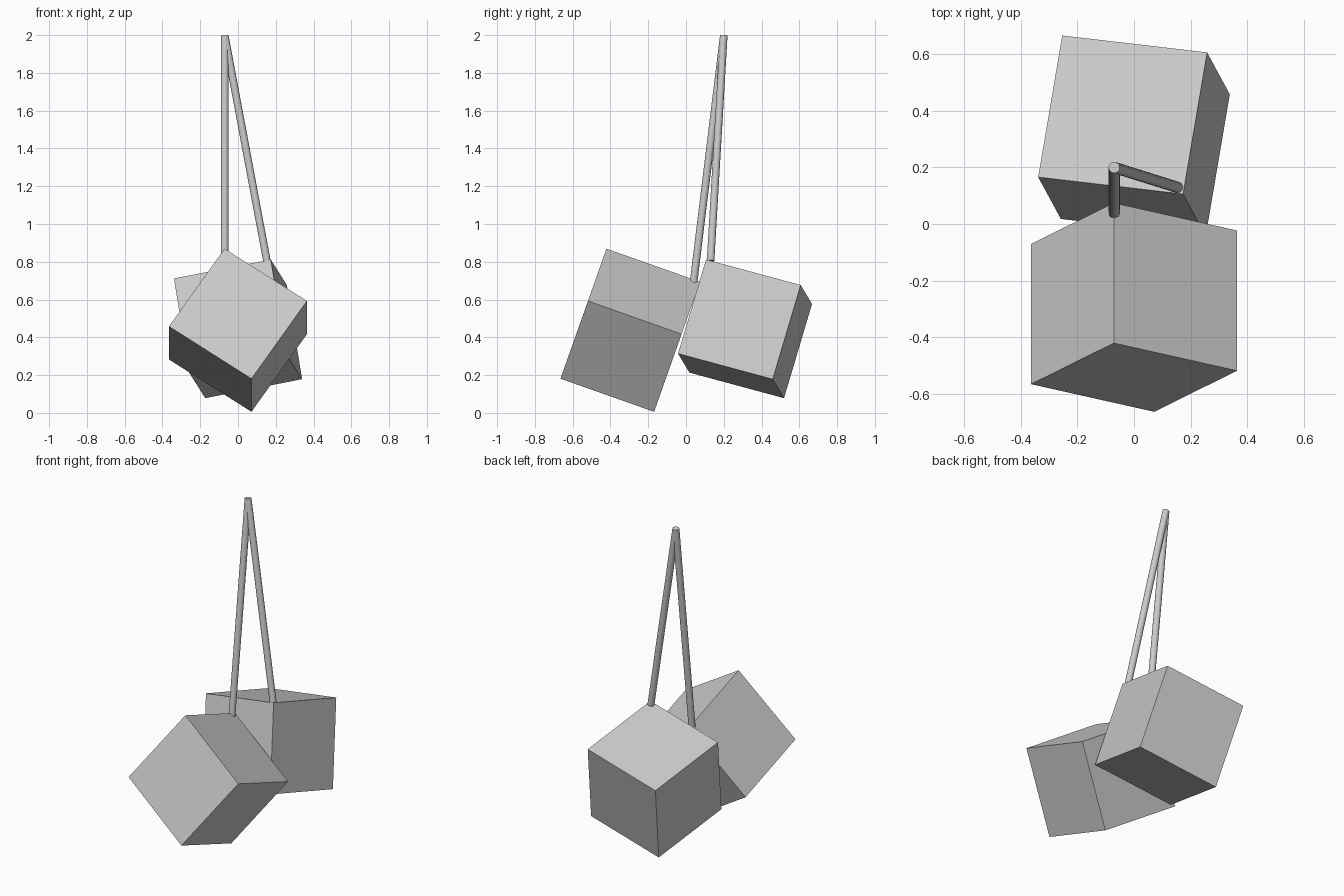
import bpy
from mathutils import Vector, Matrix

if "Cube" in bpy.data.objects:
    bpy.data.objects.remove(bpy.data.objects["Cube"])

grey = bpy.data.materials.new("light grey")
grey.diffuse_color = (0.6, 0.6, 0.6, 1)
grey.use_nodes = True
grey.node_tree.nodes["Principled BSDF"].inputs["Base Color"].default_value = grey.diffuse_color


def cube(name, center, ax, ay, size=0.526):
    """Tilted cube whose edges follow two perpendicular directions."""
    x = Vector(ax).normalized()
    y = Vector(ay)
    y = (y - x * y.dot(x)).normalized()
    rot = Matrix((x, y, x.cross(y))).transposed().to_4x4()
    bpy.ops.mesh.primitive_cube_add(size=size)
    ob = bpy.context.object
    ob.matrix_world = Matrix.Translation(center) @ rot
    ob.name = name
    ob.data.materials.append(grey)


def rod(name, bottom, top, radius=0.02):
    """Thin round rod between two points."""
    a, b = Vector(bottom), Vector(top)
    bpy.ops.mesh.primitive_cylinder_add(vertices=16, radius=radius, depth=(b - a).length,
                                        location=(a + b) / 2)
    ob = bpy.context.object
    ob.rotation_euler = (b - a).to_track_quat('Z', 'Y').to_euler()
    ob.name = name
    bpy.ops.object.shade_smooth_by_angle()
    ob.data.materials.append(grey)


# Two hanging cubes
cube("front_cube", (0, -0.295, 0.4375), (0, 0.495, -0.175), (0.435, -0.10, -0.275))
cube("back_cube", (0, 0.3125, 0.445), (0.085, 0.50, -0.135), (-0.51, 0.06, -0.10))

# Cords meeting at the top
knot = (-0.07, 0.2, 1.998)
rod("front_cord", (-0.07, 0.04, 0.69), knot)
rod("back_cord", (0.153, 0.13, 0.805), knot)
